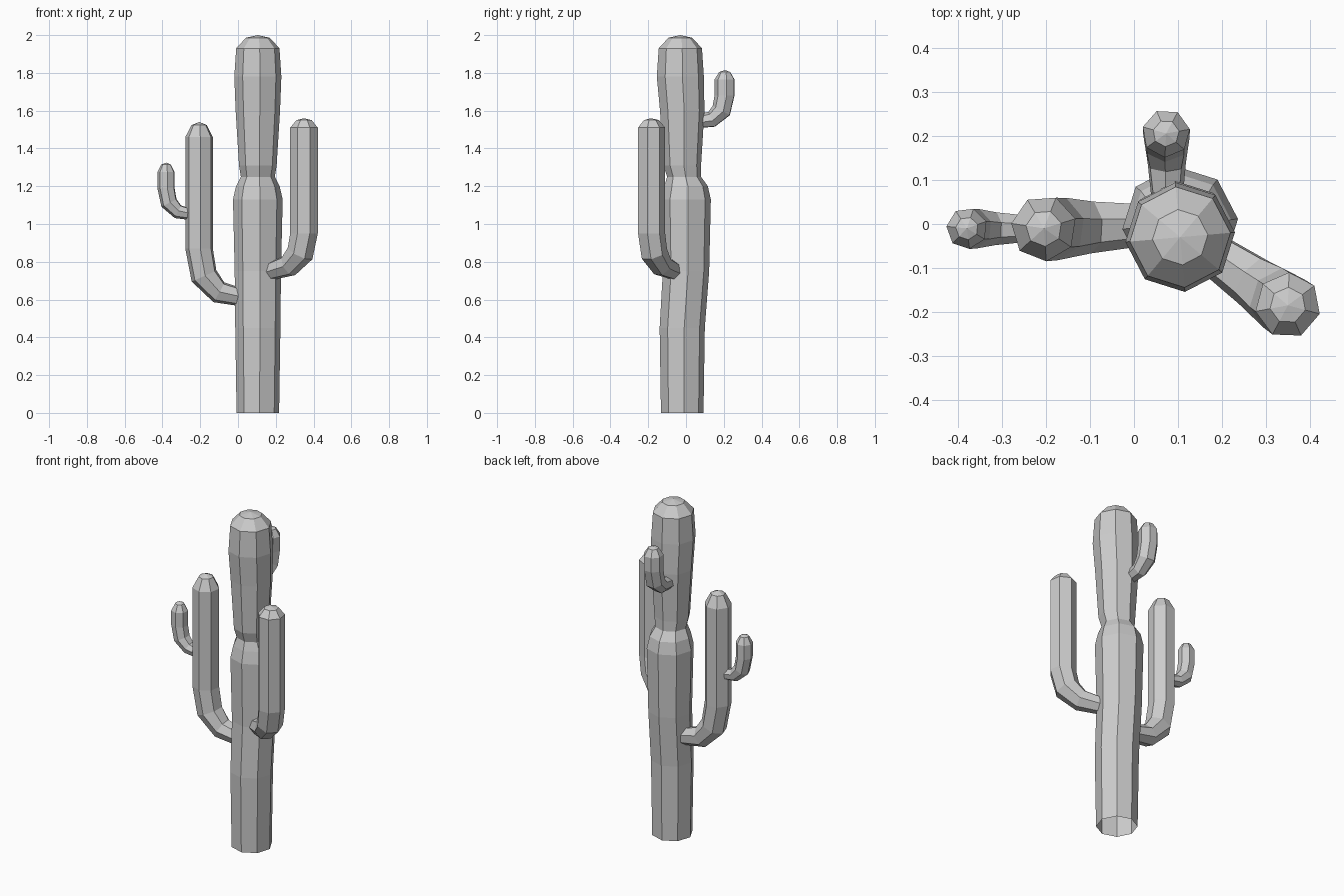
import bpy, bmesh, math
from mathutils import Vector

cube = bpy.data.objects.get("Cube")
if cube:
    bpy.data.objects.remove(cube, do_unlink=True)

UP = Vector((0, 0, 1))

grey = bpy.data.materials.new("plain_grey")
grey.use_nodes = True
grey.diffuse_color = (0.6, 0.6, 0.6, 1)
grey.node_tree.nodes["Principled BSDF"].inputs["Base Color"].default_value = grey.diffuse_color


def tube(name, rings, cap_height, sides, phase):
    """Faceted tube through (centre, direction, radius) rings, open below, domed on top."""
    bm = bmesh.new()
    # Two-step dome above the last ring
    shoulder, _, radius = rings[-1]
    tip = shoulder + UP * cap_height
    rings = rings + [(shoulder.lerp(tip, 0.8), UP, radius * 0.55)]

    loops = []
    for centre, direction, radius in rings:
        turn = UP.rotation_difference(direction)
        loop = []
        for side in range(sides):
            angle = math.radians(phase) + math.tau * side / sides
            spoke = Vector((math.cos(angle), math.sin(angle), 0))
            loop.append(bm.verts.new(centre + turn @ spoke * radius))
        loops.append(loop)

    peak = bm.verts.new(tip)
    for side in range(sides):
        following = (side + 1) % sides
        for low, high in zip(loops, loops[1:]):
            bm.faces.new((low[side], low[following], high[following], high[side]))
        bm.faces.new((loops[-1][side], loops[-1][following], peak))

    mesh = bpy.data.meshes.new(name)
    bm.to_mesh(mesh)
    bm.free()
    mesh.materials.append(grey)
    bpy.context.collection.objects.link(bpy.data.objects.new(name, mesh))


def arm(name, root, elbow, bend_top, tip_height, radius, cap_height, phase, bend_steps=3):
    """Arm that leaves the stem sideways, curves round its elbow and rises straight up."""
    root, elbow = Vector(root), Vector(elbow)
    upright = Vector((elbow.x, elbow.y, bend_top))
    rings = []
    for step in range(bend_steps + 1):
        t = step / bend_steps
        outward, upward = root.lerp(elbow, t), elbow.lerp(upright, t)
        thickness = radius * min(1, 0.65 + 0.5 * t)
        rings.append((outward.lerp(upward, t), (upward - outward).normalized(), thickness))
    shoulder = Vector((elbow.x, elbow.y, tip_height - cap_height))
    rings.append((shoulder, UP, radius))
    tube(name, rings, cap_height, sides=7, phase=phase)


# Main stem: height, radius and front-back drift, pinched at the neck
stem_profile = [
    (0, 0.113, -0.02), (0.45, 0.12, -0.02), (0.75, 0.123, 0),
    (1.13, 0.132, 0), (1.2, 0.116, 0), (1.25, 0.09, -0.01),
    (1.31, 0.1, -0.02), (1.6, 0.118, -0.02), (1.78, 0.125, -0.03),
    (1.93, 0.115, -0.03),
]
stem_rings = [(Vector((0.105, drift, height)), UP, radius)
              for height, radius, drift in stem_profile]
tube("trunk", stem_rings, cap_height=0.07, sides=8, phase=5)

# Long arm on the right side, with a small shoot of its own
arm("right_arm", root=(0.03, 0, 0.61), elbow=(-0.205, -0.01, 0.61), bend_top=0.87,
    tip_height=1.54, radius=0.075, cap_height=0.08, phase=17)
arm("right_shoot", root=(-0.24, -0.01, 1.05), elbow=(-0.38, -0.01, 1.05), bend_top=1.19,
    tip_height=1.325, radius=0.047, cap_height=0.05, phase=20)

# Thick blunt arm on the left, reaching forward
arm("left_arm", root=(0.17, -0.06, 0.75), elbow=(0.35, -0.185, 0.77), bend_top=0.95,
    tip_height=1.56, radius=0.075, cap_height=0.05, phase=-15)

# Small shoot high on the back
arm("back_shoot", root=(0.075, 0.05, 1.54), elbow=(0.073, 0.206, 1.535), bend_top=1.68,
    tip_height=1.815, radius=0.055, cap_height=0.05, phase=10)
